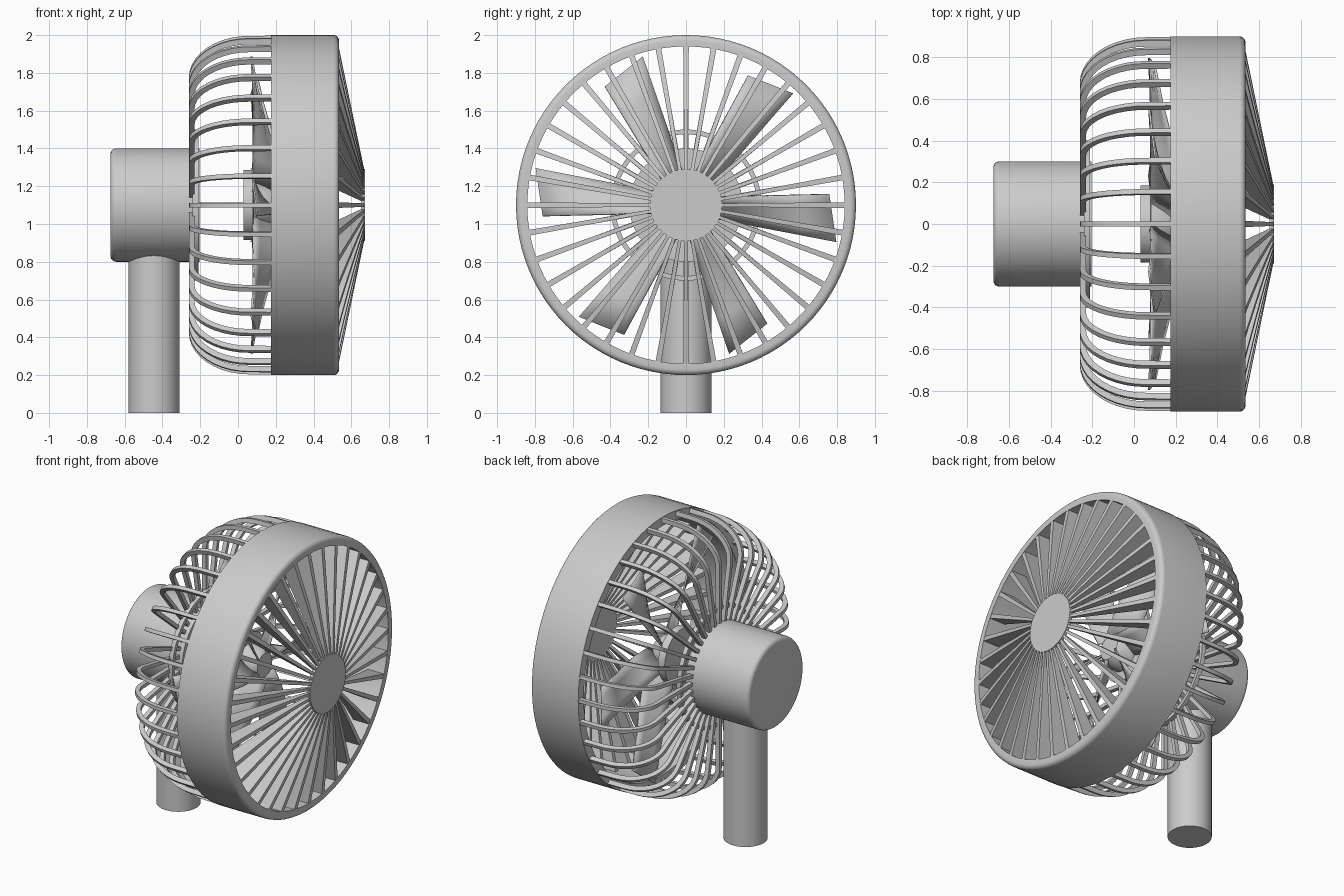
import bpy, bmesh
from math import sin, cos, pi, radians
from mathutils import Vector

if "Cube" in bpy.data.objects:
    bpy.data.objects.remove(bpy.data.objects["Cube"])

AXIS_Z = 1.1   # height of the fan axis, which runs along x


def polar(x, r, a, side=0.0):
    """Point at axial x, radius r, angle a, shifted sideways along the tangent."""
    return Vector((x, r * cos(a) - side * sin(a), AXIS_Z + r * sin(a) + side * cos(a)))


def finish(bm, name, smooth=True):
    bmesh.ops.remove_doubles(bm, verts=bm.verts, dist=1e-5)
    bmesh.ops.recalc_face_normals(bm, faces=bm.faces)
    me = bpy.data.meshes.new(name)
    bm.to_mesh(me)
    bm.free()
    ob = bpy.data.objects.new(name, me)
    bpy.context.collection.objects.link(ob)
    bpy.ops.object.select_all(action='DESELECT')
    ob.select_set(True)
    bpy.context.view_layer.objects.active = ob
    if smooth:
        bpy.ops.object.shade_smooth_by_angle(angle=radians(35))
    return ob


def lathe(name, profile, n=96, closed=False):
    """Revolve (x, r) points about the fan axis; open profiles get end caps."""
    bm = bmesh.new()
    rings = [[bm.verts.new(polar(x, r, 2 * pi * i / n)) for i in range(n)] for x, r in profile]
    pairs = list(zip(rings, rings[1:]))
    if closed:
        pairs.append((rings[-1], rings[0]))
    for p, q in pairs:
        for i in range(n):
            j = (i + 1) % n
            bm.faces.new((p[i], p[j], q[j], q[i]))
    if not closed:
        bm.faces.new(rings[0])
        bm.faces.new(rings[-1])
    return finish(bm, name)


def radial_bars(name, sections, count):
    """Repeat a bar round the axis; a section is (outer xr, inner xr, width)."""
    bm = bmesh.new()
    for k in range(count):
        a = 2 * pi * k / count
        loops = []
        for (xo, ro), (xi, ri), w in sections:
            h = w / 2
            loops.append([bm.verts.new(p) for p in (polar(xo, ro, a, -h), polar(xo, ro, a, h),
                                                    polar(xi, ri, a, h), polar(xi, ri, a, -h))])
        for p, q in zip(loops, loops[1:]):
            for i in range(4):
                j = (i + 1) % 4
                bm.faces.new((p[i], p[j], q[j], q[i]))
        bm.faces.new(loops[0])
        bm.faces.new(loops[-1])
    return finish(bm, name)


def fillet(cx, cr, rad, start, end, steps=5):
    return [(cx + rad * cos(radians(start + (end - start) * i / steps)),
             cr + rad * sin(radians(start + (end - start) * i / steps))) for i in range(steps + 1)]


# outer ring with a rounded front lip
lathe("outer_ring", [(0.175, 0.84), (0.175, 0.90)] + fillet(0.505, 0.87, 0.03, 90, 0)
      + [(0.535, 0.84)], closed=True)

# front grille: centre disc and wedge-shaped fins
lathe("grille_disc", [(0.65, 0.19), (0.672, 0.19)])
radial_bars("grille_fins", [((0.67, 0.18), (0.65, 0.18), 0.018),
                            ((0.53, 0.855), (0.41, 0.855), 0.03)], 36)

# rear cage: bent bars that run from the ring round to the motor
T = 0.03
outer = [(0.19, 0.897), (0.06, 0.896)]
inner = [(0.19, 0.897 - T), (0.06, 0.896 - T)]
for i in range(1, 11):
    t = radians(9 * i)
    outer.append((0.06 - 0.32 * sin(t), 0.676 + 0.22 * cos(t)))
    inner.append((0.06 - (0.32 - T) * sin(t), 0.676 + (0.22 - T) * cos(t)))
outer.append((-0.26, 0.29))
inner.append((-0.26 + T, 0.29))
radial_bars("rear_cage_bars", [(o, i, 0.024) for o, i in zip(outer, inner)], 36)
lathe("rear_cage_ring", [(-0.24, 0.375), (-0.24, 0.40), (-0.21, 0.40), (-0.21, 0.375)], closed=True)

# motor housing and shaft
lathe("motor_housing", fillet(-0.645, 0.27, 0.03, 180, 90) + [(-0.205, 0.30)])
lathe("shaft", [(-0.21, 0.013), (0.05, 0.013)], n=24)

# fan hub with a smaller spinner in front
lathe("fan_hub", [(0.03, 0.185), (0.08, 0.185), (0.085, 0.12), (0.17, 0.105), (0.20, 0.08), (0.205, 0.03)], n=64)

# six twisted blades: radius, half width, back x and front x per station
stations = [(0.08, 0.05, 0.075, 0.22), (0.25, 0.065, 0.08, 0.215), (0.42, 0.085, 0.083, 0.18),
            (0.60, 0.105, 0.08, 0.135), (0.78, 0.125, 0.072, 0.10)]
bm = bmesh.new()
for k in range(6):
    a = radians(-5 + 60 * k)
    rows = []
    for r, h, xb, xf in stations:
        row = []
        for i in range(5):
            u = i / 4
            rr = r + (0.5 - u) * 0.06 * (r / 0.78)   # slanted tip
            row.append(bm.verts.new(polar(xb + (xf - xb) * u, rr, a, h * (2 * u - 1))))
        rows.append(row)
    for p, q in zip(rows, rows[1:]):
        for i in range(4):
            bm.faces.new((p[i], p[i + 1], q[i + 1], q[i]))
blades = finish(bm, "fan_blades")
mod = blades.modifiers.new("thickness", 'SOLIDIFY')
mod.thickness = 0.01
mod.offset = 0

# upright post below the motor
bm = bmesh.new()
bmesh.ops.create_cone(bm, cap_ends=True, segments=64, radius1=0.135, radius2=0.135, depth=0.86)
bmesh.ops.translate(bm, verts=bm.verts, vec=(-0.445, 0, 0.43))
finish(bm, "post")
